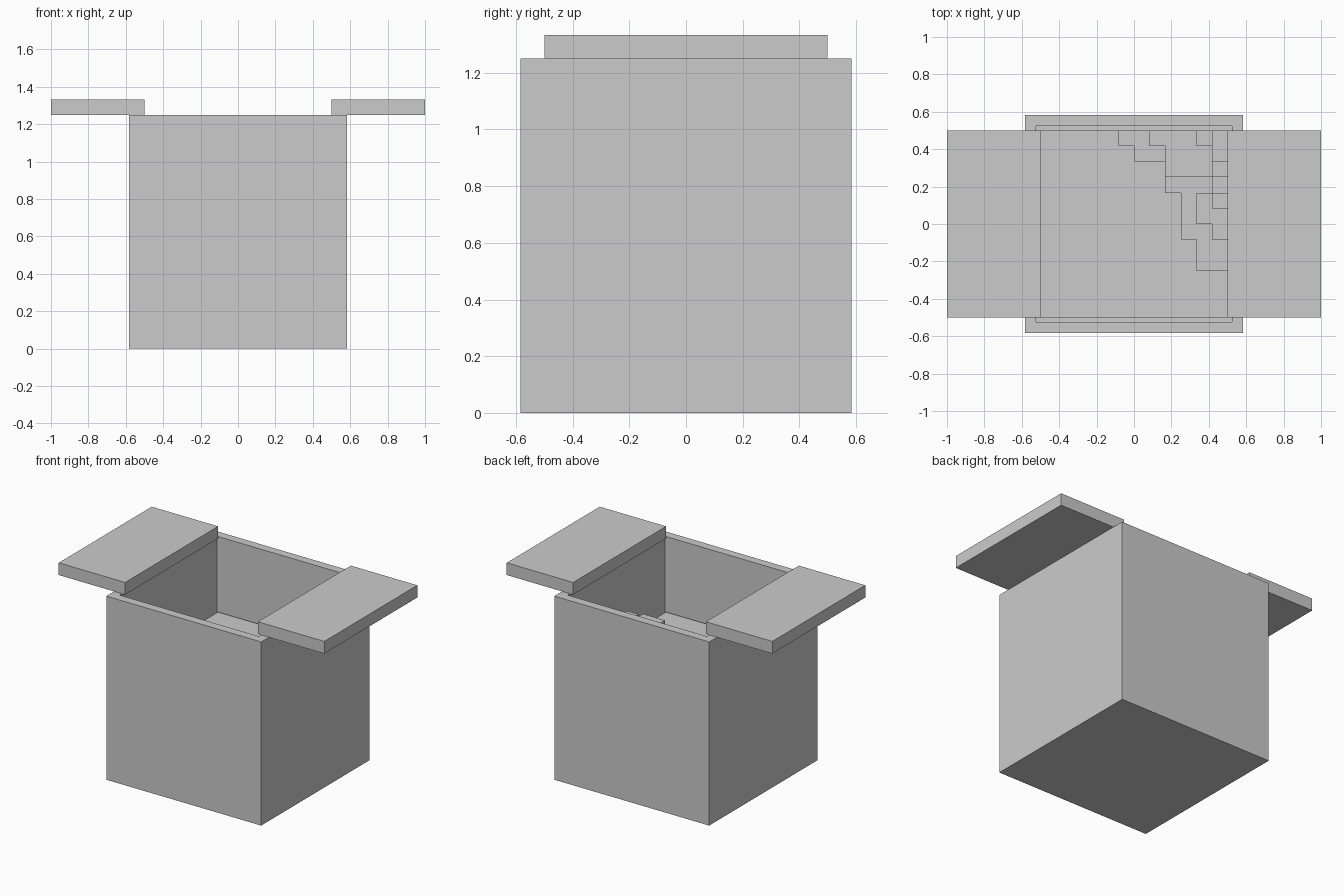
import bpy, bmesh

if "Cube" in bpy.data.objects:
    bpy.data.objects.remove(bpy.data.objects["Cube"])

U = 1 / 12  # the model sits on a grid of twelfths


def prism(name, outlines):
    """Vertical prisms from (outline, z0, z1) entries, joined in one object."""
    bm = bmesh.new()
    for pts, z0, z1 in outlines:
        face = bm.faces.new([bm.verts.new((x * U, y * U, z0 * U)) for x, y in pts])
        new = bmesh.ops.extrude_face_region(bm, geom=[face], use_keep_orig=True)["geom"]
        top = [v for v in new if isinstance(v, bmesh.types.BMVert)]
        bmesh.ops.translate(bm, verts=top, vec=(0, 0, (z1 - z0) * U))
    bmesh.ops.recalc_face_normals(bm, faces=bm.faces)
    mesh = bpy.data.meshes.new(name)
    bm.to_mesh(mesh)
    bm.free()
    obj = bpy.data.objects.new(name, mesh)
    bpy.context.collection.objects.link(obj)
    return obj


def rect(x0, y0, x1, y1):
    return [(x0, y0), (x1, y0), (x1, y1), (x0, y1)]


# Open box: outer block with the top inset and pushed down
box = prism("box_body", [(rect(-7, -7, 7, 7), 0, 15)])
bm = bmesh.new()
bm.from_mesh(box.data)
top = max(bm.faces, key=lambda f: f.calc_center_median().z)
bmesh.ops.inset_region(bm, faces=[top], thickness=U)
walls = bmesh.ops.extrude_discrete_faces(bm, faces=[top])["faces"]
bmesh.ops.translate(bm, verts=walls[0].verts, vec=(0, 0, -14 * U))
bm.to_mesh(box.data)
bm.free()

# Contents filling the lower part of the box
prism("contents", [(rect(-6, -6, 6, 6), 1, 9)])

# Stepped heap in the back right corner, one layer per step
layer_1 = [(-1, 6), (-1, 5), (0, 5), (0, 4), (2, 4), (2, 2), (3, 2), (3, -1),
           (4, -1), (4, -3), (6, -3), (6, 6)]
layer_2 = [(1, 6), (1, 5), (2, 5), (2, 3), (5, 3), (5, 2), (4, 2), (4, 0),
           (5, 0), (5, -1), (6, -1), (6, 6)]
layer_3 = [(4, 6), (4, 5), (5, 5), (5, 3), (6, 3), (6, 6)]
prism("corner_heap", [(layer_1, 9, 10), (layer_2, 10, 11), (layer_3, 11, 12),
                      (rect(5, 1, 6, 2), 11, 12), (rect(5, 4, 6, 6), 12, 13)])

# Two flaps opened outwards
for side, x0 in (("left", -12), ("right", 6)):
    prism(side + "_flap", [(rect(x0, -6, x0 + 6, 6), 15, 16)])
